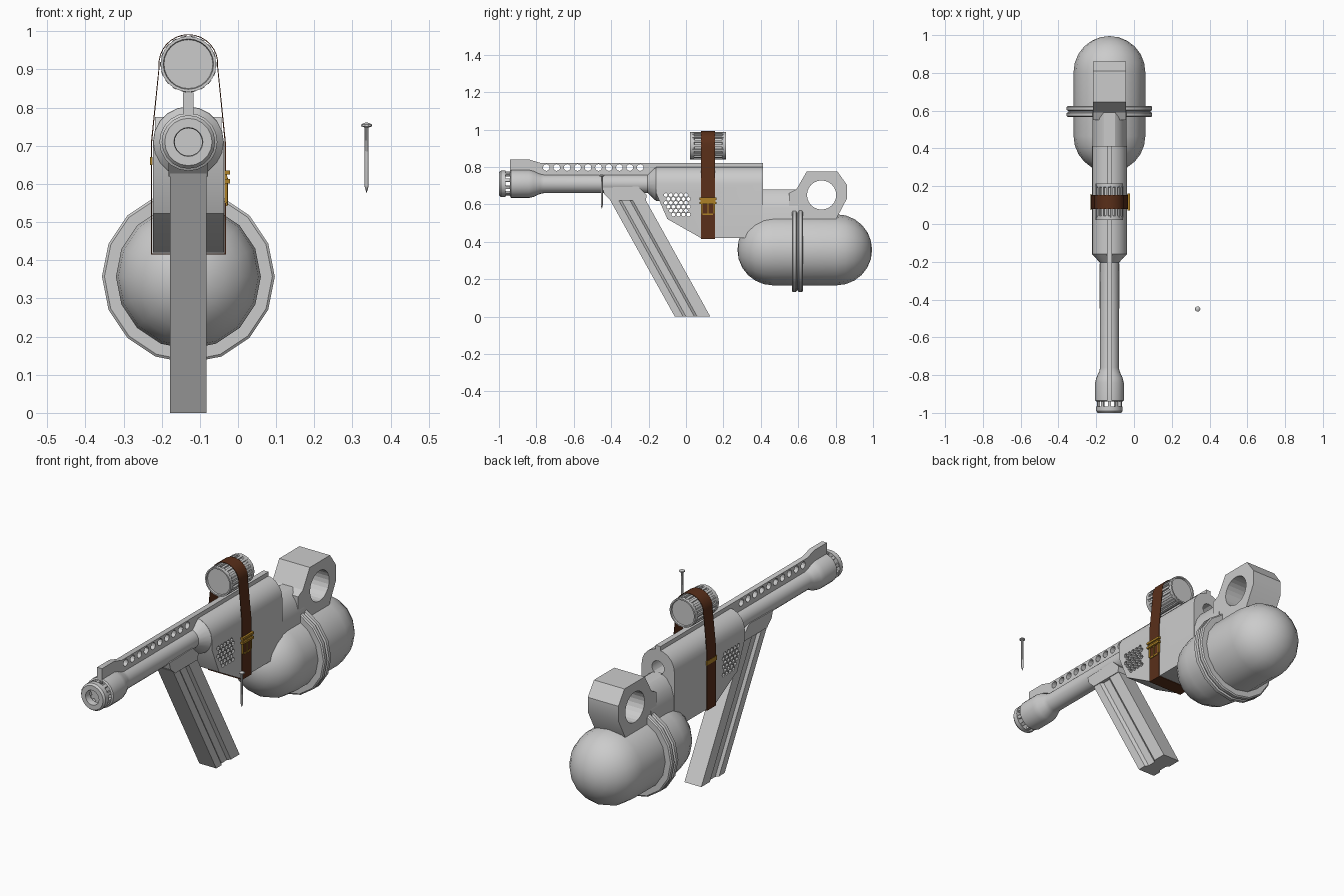
import bpy, bmesh
from math import sin, cos, pi, radians
from mathutils import Vector, Matrix

if "Cube" in bpy.data.objects:
    bpy.data.objects.remove(bpy.data.objects["Cube"])

CX = -0.13   # centre plane of the device
AZ = 0.71    # bore axis height


def material(name, rgb):
    m = bpy.data.materials.new(name)
    m.diffuse_color = (*rgb, 1)
    m.use_nodes = True
    m.node_tree.nodes["Principled BSDF"].inputs["Base Color"].default_value = m.diffuse_color
    return m


BROWN = material("leather", (0.10, 0.028, 0.01))
GOLD = material("brass", (0.42, 0.22, 0.02))


def finish(name, bm, mat=None, smooth=30):
    bmesh.ops.recalc_face_normals(bm, faces=bm.faces)
    me = bpy.data.meshes.new(name)
    bm.to_mesh(me)
    bm.free()
    ob = bpy.data.objects.new(name, me)
    bpy.context.collection.objects.link(ob)
    if mat:
        me.materials.append(mat)
    if smooth:
        shade(ob, smooth)
    return ob


def select(ob):
    bpy.ops.object.select_all(action='DESELECT')
    ob.select_set(True)
    bpy.context.view_layer.objects.active = ob


def shade(ob, angle=30):
    select(ob)
    bpy.ops.object.shade_smooth_by_angle(angle=radians(angle))


def prism(bm, pts, offset):
    """Extrude a polygon of 3D points by a vector."""
    f = bm.faces.new([bm.verts.new(p) for p in pts])
    new = bmesh.ops.extrude_face_region(bm, geom=[f], use_keep_orig=True)["geom"]
    bmesh.ops.translate(bm, vec=offset, verts=[v for v in new if isinstance(v, bmesh.types.BMVert)])


def side_prism(name, yz, half, smooth=30):
    bm = bmesh.new()
    prism(bm, [(CX - half, y, z) for y, z in yz], (2 * half, 0, 0))
    return finish(name, bm, smooth=smooth)


def lathe(name, prof, segs, z=AZ, x=CX, smooth=35, upright=None):
    """Revolve (along, radius) points about y, or about z when upright=y position."""
    bm = bmesh.new()
    rings = []
    for a, r in prof:
        ang = [2 * pi * i / segs for i in range(segs)] if r else [0]
        if upright is None:
            co = [(x + r * cos(t), a, z + r * sin(t)) for t in ang]
        else:
            co = [(x + r * cos(t), upright + r * sin(t), a) for t in ang]
        rings.append([bm.verts.new(c) for c in co])
    for p, q in zip(rings, rings[1:]):
        for i in range(segs):
            j = (i + 1) % segs
            if len(p) == 1:
                bm.faces.new((p[0], q[i], q[j]))
            elif len(q) == 1:
                bm.faces.new((p[i], q[0], p[j]))
            else:
                bm.faces.new((p[i], q[i], q[j], p[j]))
    return finish(name, bm, smooth=smooth)


def box(bm, c, s, rot=None):
    m = Matrix.Translation(c) @ (rot or Matrix()) @ Matrix.Diagonal((*s, 1))
    bmesh.ops.create_cube(bm, size=1, matrix=m)


def cut_holes(ob, centres, r, segs, axis='X', depth=0.4, x=CX):
    """Subtract a set of round holes from an object."""
    bm = bmesh.new()
    rot = Matrix.Rotation(pi / 2, 4, 'Y' if axis == 'X' else 'X')
    for y, z in centres:
        bmesh.ops.create_cone(bm, cap_ends=True, segments=segs, radius1=r, radius2=r, depth=depth,
                              matrix=Matrix.Translation((x, y, z)) @ rot)
    cutter = finish("hole_cutter", bm, smooth=0)
    cutter.hide_render = True
    mod = ob.modifiers.new("holes", 'BOOLEAN')
    mod.object, mod.operation, mod.solver = cutter, 'DIFFERENCE', 'EXACT'
    select(ob)
    bpy.ops.object.modifier_apply(modifier=mod.name)
    bpy.data.objects.remove(cutter)
    shade(ob)


# Pressure tank: capsule with a double flange
cap = [(0.19 * cos(t), 0.19 * sin(t)) for t in [pi / 2 * i / 6 for i in range(7)]]
cap[0] = (0.19, 0)
lathe("tank", [(0.465 - a, r) for a, r in cap] + [(0.805 + a, r) for a, r in reversed(cap)], 16, z=0.357, smooth=40)
lathe("tank_flange", [(0.566, 0.18), (0.566, 0.22), (0.571, 0.2265), (0.588, 0.2265), (0.593, 0.218), (0.598, 0.218),
                      (0.603, 0.2265), (0.62, 0.2265), (0.625, 0.22), (0.625, 0.18)], 16, z=0.357)

# Receiver: round-topped block with cut-back lower front
bm = bmesh.new()
arch = [(CX + 0.093 * cos(pi * i / 10), 0.413, AZ + 0.093 * sin(pi * i / 10)) for i in range(11)]
prism(bm, [(CX + 0.093, 0.413, 0.42)] + arch + [(CX - 0.093, 0.413, 0.42)], (0, -0.573, 0))
for p, q in (((-0.16, 0.66), (-0.10, 0.522)), ((-0.10, 0.522), (0.08, 0.42))):
    n = Vector((0, -(p[1] - q[1]), -(q[0] - p[0])))
    g = bmesh.ops.bisect_plane(bm, geom=bm.verts[:] + bm.edges[:] + bm.faces[:], plane_co=(0, *p), plane_no=n,
                               clear_outer=True)["geom_cut"]
    bmesh.ops.contextual_create(bm, geom=[e for e in g if isinstance(e, bmesh.types.BMEdge)])
receiver = finish("receiver", bm)
cut_holes(receiver, [(-0.108 + 0.027 * c + 0.0135 * (r % 2) + (0.027 if r > 3 else 0), 0.65 - 0.021 * r)
                     for r in range(6) for c in range(5 if r < 4 else 4)], 0.0105, 8)
cut_holes(receiver, [(0.413, AZ)], 0.035, 16, axis='Y', depth=0.16)

# Barrel with flared muzzle and rear collar
lathe("barrel", [(-0.93, 0), (-0.93, 0.066), (-0.94, 0.068), (-0.935, 0.076), (-0.84, 0.076), (-0.815, 0.07),
                 (-0.78, 0.054), (-0.76, 0.05), (-0.205, 0.05), (-0.16, 0.092), (-0.14, 0.092), (-0.14, 0)], 20)
lathe("muzzle_cap", [(-0.966, 0.036), (-0.966, 0.07), (-0.99, 0.07), (-1.0, 0.062), (-1.0, 0.038), (-0.99, 0.036),
                     (-0.966, 0.036)], 20)
bm = bmesh.new()
for i in range(10):
    t = 2 * pi * (i + 0.5) / 10
    box(bm, (CX + 0.06 * cos(t), -0.952, AZ + 0.06 * sin(t)), (0.012, 0.04, 0.016), Matrix.Rotation(-t, 4, 'Y'))
finish("muzzle_posts", bm, smooth=0)

# Ventilated top rib with front sight
rib = side_prism("top_rib", [(-0.94, 0.76), (-0.94, 0.84), (-0.84, 0.84), (-0.78, 0.822), (0.413, 0.822),
                             (0.413, 0.79), (-0.15, 0.75)], 0.014)
cut_holes(rib, [(-0.747 + 0.0558 * i, 0.797) for i in range(10)], 0.018, 12)

# Neck and carry ring behind the receiver
bm = bmesh.new()
half = [(0.09, 0.42), (0.09, 0.58), (0.075, 0.63), (0.05, 0.667), (0.03, 0.68)]
prism(bm, [(CX + x, 0.40, z) for x, z in half] + [(CX - x, 0.40, z) for x, z in reversed(half)], (0, 0.2, 0))
finish("neck", bm)
ring = side_prism("rear_ring", [(0.55, 0.48), (0.55, 0.66), (0.59, 0.68), (0.645, 0.775), (0.81, 0.775), (0.86, 0.705),
                                (0.86, 0.63), (0.81, 0.535), (0.79, 0.48)], 0.087)
cut_holes(ring, [(0.725, 0.65)], 0.078, 24)

# Slanted magazine with side grooves, and its well
bm = bmesh.new()
groove = [(0.048, 0.0), (0.048, 0.045), (0.036, 0.06), (0.036, 0.105), (0.048, 0.12), (0.048, 0.19)]
prism(bm, [(CX + x, y - 0.06, 0) for x, y in groove] + [(CX - x, y - 0.06, 0) for x, y in reversed(groove)],
      (0, -0.355, 0.64))
finish("magazine", bm, smooth=0)
side_prism("magazine_well", [(-0.447, 0.69), (-0.437, 0.655), (-0.4, 0.62), (-0.215, 0.62), (-0.21, 0.65),
                             (-0.255, 0.695)], 0.052, smooth=0)

# Ribbed canister strapped on top
CZ = 0.914
lathe("canister", [(0.03, 0), (0.03, 0.064), (0.022, 0.066), (0.022, 0.073), (0.042, 0.073), (0.045, 0.066),
                   (0.192, 0.066), (0.195, 0.073), (0.215, 0.073), (0.215, 0.066), (0.207, 0.064), (0.207, 0)], 24, z=CZ)
bm = bmesh.new()
for i in range(18):
    t = 2 * pi * i / 18
    box(bm, (CX + 0.069 * cos(t), 0.1185, CZ + 0.069 * sin(t)), (0.01, 0.166, 0.012), Matrix.Rotation(-t, 4, 'Y'))
finish("canister_ribs", bm, smooth=0)

# Leather strap looped round the receiver and canister
arc = [(0.076 * cos(t), CZ + 0.076 * sin(t)) for t in [radians(-6 + 12 * i) for i in range(17)]]
loop = [(0.095, 0.418), (0.095, 0.71)] + arc + [(-0.095, 0.71), (-0.095, 0.418)]
outer = [(x + (0.003 if x > 0 else -0.003), z - 0.003 if z < 0.5 else z) for x, z in loop]
outer[2:-2] = [(x * 1.03, CZ + (z - CZ) * 1.03) for x, z in arc]
bm = bmesh.new()
rows = [[bm.verts.new((CX + x, y, z)) for x, z in path] for path, y in
        ((loop, 0.08), (outer, 0.08), (outer, 0.154), (loop, 0.154))]
for k in range(4):
    a, b = rows[k], rows[(k + 1) % 4]
    for i in range(len(a)):
        j = (i + 1) % len(a)
        bm.faces.new((a[i], a[j], b[j], b[i]))
finish("strap", bm, BROWN)

# Brass buckle on the right side, plain keeper on the left
bm = bmesh.new()
X = CX + 0.098
for z in (0.607, 0.63):
    box(bm, (X + 0.004, 0.117, z), (0.014, 0.09, 0.011))
for y in (0.083, 0.151):
    box(bm, (X, y, 0.585), (0.008, 0.008, 0.07))
box(bm, (X, 0.117, 0.546), (0.008, 0.056, 0.008))
box(bm, (X + 0.003, 0.117, 0.58), (0.006, 0.006, 0.07))
box(bm, (X, 0.117, 0.619), (0.006, 0.08, 0.02))
finish("buckle", bm, GOLD, smooth=0)
bm = bmesh.new()
box(bm, (CX - 0.097, 0.117, 0.66), (0.006, 0.084, 0.022))
finish("strap_keeper", bm, GOLD, smooth=0)

# Loose nail standing apart
lathe("nail", [(0.575, 0), (0.595, 0.0055), (0.748, 0.0055), (0.751, 0.0145), (0.756, 0.0135), (0.76, 0.006), (0.761, 0)],
      10, x=0.337, upright=-0.45)
